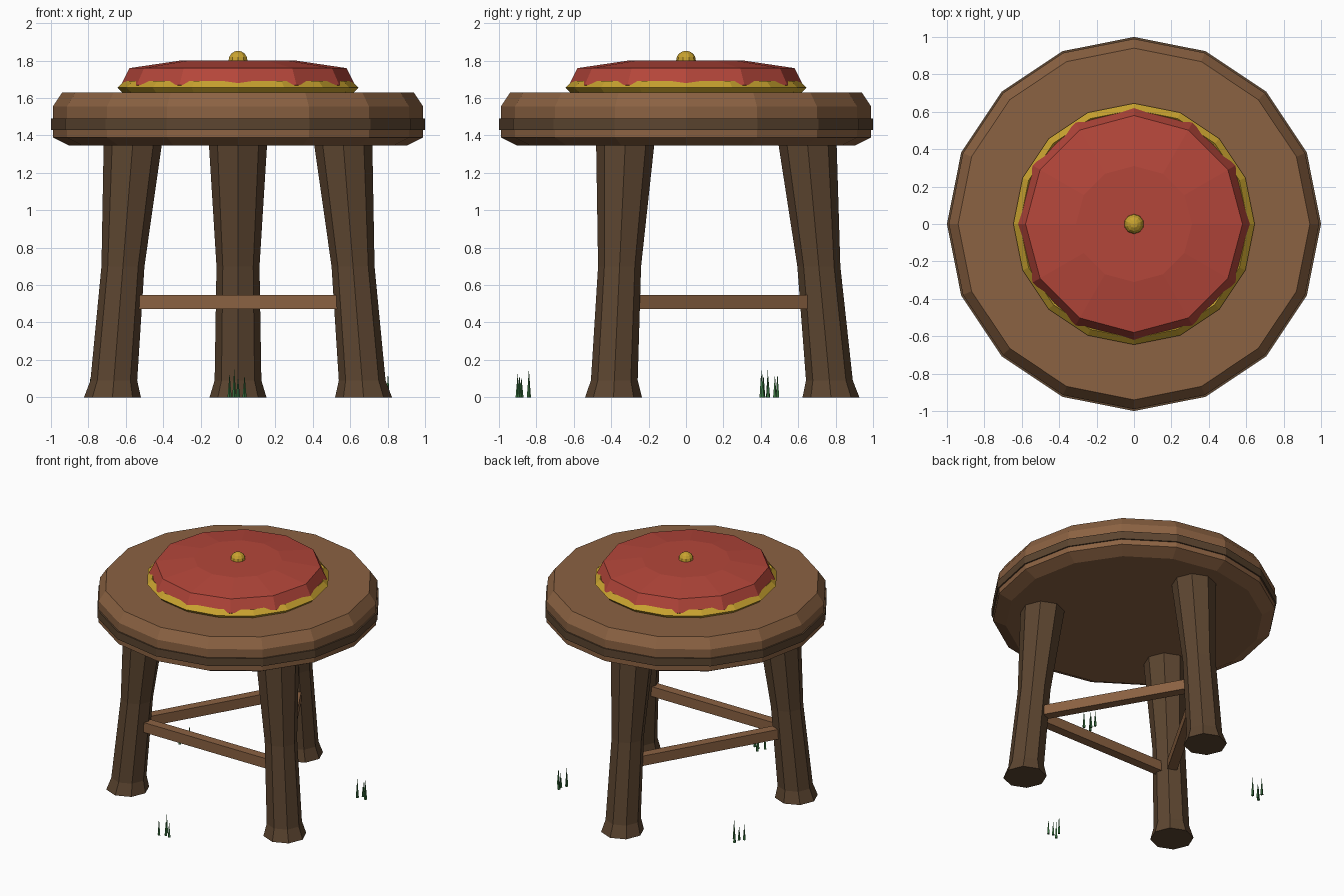
import bpy, bmesh, math
from mathutils import Vector, Matrix

cube = bpy.data.objects.get("Cube")
if cube:
    bpy.data.objects.remove(cube, do_unlink=True)


def material(name, hex_code):
    """Flat material from an sRGB hex code, stored as linear values."""
    srgb = [int(hex_code[i:i + 2], 16) / 255 for i in (0, 2, 4)]
    linear = [c / 12.92 if c < 0.04 else ((c + 0.055) / 1.055) ** 2.4 for c in srgb]
    mat = bpy.data.materials.new(name)
    mat.use_nodes = True
    mat.diffuse_color = (*linear, 1)
    mat.node_tree.nodes["Principled BSDF"].inputs["Base Color"].default_value = (*linear, 1)
    return mat


WOOD = material("warm wood", "8B6242")
DARK_WOOD = material("dark wood", "5C4530")
RED = material("red cloth", "B4463A")
GOLD = material("gold trim", "C8A22F")
GREEN = material("grass green", "3A7540")


def finish(name, bm, mat):
    bmesh.ops.recalc_face_normals(bm, faces=bm.faces)
    mesh = bpy.data.meshes.new(name)
    bm.to_mesh(mesh)
    bm.free()
    mesh.materials.append(mat)
    obj = bpy.data.objects.new(name, mesh)
    bpy.context.collection.objects.link(obj)
    return obj


def loft(name, mat, sides, profile, path=lambda z: (0, 0), closed=False):
    """Stack polygon rings given as (radius, z); the path shifts each ring."""
    bm = bmesh.new()
    rings = []
    for radius, z in profile:
        cx, cy = path(z)
        rings.append([bm.verts.new((cx + radius * math.cos(math.tau * i / sides),
                                    cy + radius * math.sin(math.tau * i / sides), z))
                      for i in range(sides)])
    pairs = list(zip(rings, rings[1:]))
    if closed:
        pairs.append((rings[-1], rings[0]))
    else:
        bm.faces.new(rings[0])
        bm.faces.new(rings[-1])
    for low, high in pairs:
        for i in range(sides):
            j = (i + 1) % sides
            bm.faces.new((low[i], low[j], high[j], high[i]))
    return finish(name, bm, mat)


# Seat with bevelled rims and a darker band around it
loft("seat", WOOD, 16, [(0.90, 1.345), (0.99, 1.39), (0.99, 1.555), (0.94, 1.63)])
loft("seat_band", DARK_WOOD, 16,
     [(0.98, 1.43), (1.0, 1.43), (1.0, 1.49), (0.98, 1.49)], closed=True)

# Cushion, its trim ring and the button
loft("cushion", RED, 12, [(0.60, 1.635), (0.625, 1.67), (0.58, 1.76), (0.31, 1.80)])
loft("cushion_trim", GOLD, 16,
     [(0.61, 1.62), (0.645, 1.655), (0.61, 1.69), (0.575, 1.655)], closed=True)
bm = bmesh.new()
bmesh.ops.create_uvsphere(bm, u_segments=10, v_segments=8, radius=0.053,
                          matrix=Matrix.Translation((0, 0, 1.80)))
finish("cushion_button", bm, GOLD)


# Three splayed legs: back, right front, left front
LEGS = {"back": 90, "right_front": 210, "left_front": 330}


def leg_point(angle, z):
    reach = 0.775 - 0.0925 * z
    return reach * math.cos(math.radians(angle)), reach * math.sin(math.radians(angle))


for side, angle in LEGS.items():
    loft(side + "_leg", DARK_WOOD, 8,
         [(0.152, 0), (0.125, 0.09), (0.115, 0.7), (0.156, 1.36)],
         path=lambda z, a=angle: leg_point(a, z))

# Stretcher bars joining the legs in a triangle
BAR_Z = 0.51
names = ["right_stretcher", "front_stretcher", "left_stretcher"]
angles = list(LEGS.values())
for k, name in enumerate(names):
    start = Vector((*leg_point(angles[k], BAR_Z), BAR_Z))
    end = Vector((*leg_point(angles[(k + 1) % 3], BAR_Z), BAR_Z))
    span = end - start
    bm = bmesh.new()
    bmesh.ops.create_cube(bm, size=1, matrix=Matrix.Translation((start + end) / 2)
                          @ Matrix.Rotation(math.atan2(span.y, span.x), 4, "Z")
                          @ Matrix.Diagonal((span.length, 0.07, 0.076, 1)))
    finish(name, bm, WOOD)

# Grass tufts between the legs: (side offset, outward offset, height)
BLADES = [(-0.045, 0.03, 0.13), (-0.02, -0.03, 0.15), (0.0, 0.01, 0.11), (0.035, 0.02, 0.12)]
for tuft, angle in (("front", 270), ("left", 30), ("right", 150)):
    bm = bmesh.new()
    for across, out, height in BLADES:
        place = (Matrix.Rotation(math.radians(angle), 4, "Z")
                 @ Matrix.Translation((0.87 + out, across, height / 2)))
        bmesh.ops.create_cone(bm, cap_ends=True, segments=4, radius1=0.011, radius2=0.0,
                              depth=height, matrix=place)
    finish(tuft + "_grass", bm, GREEN)
